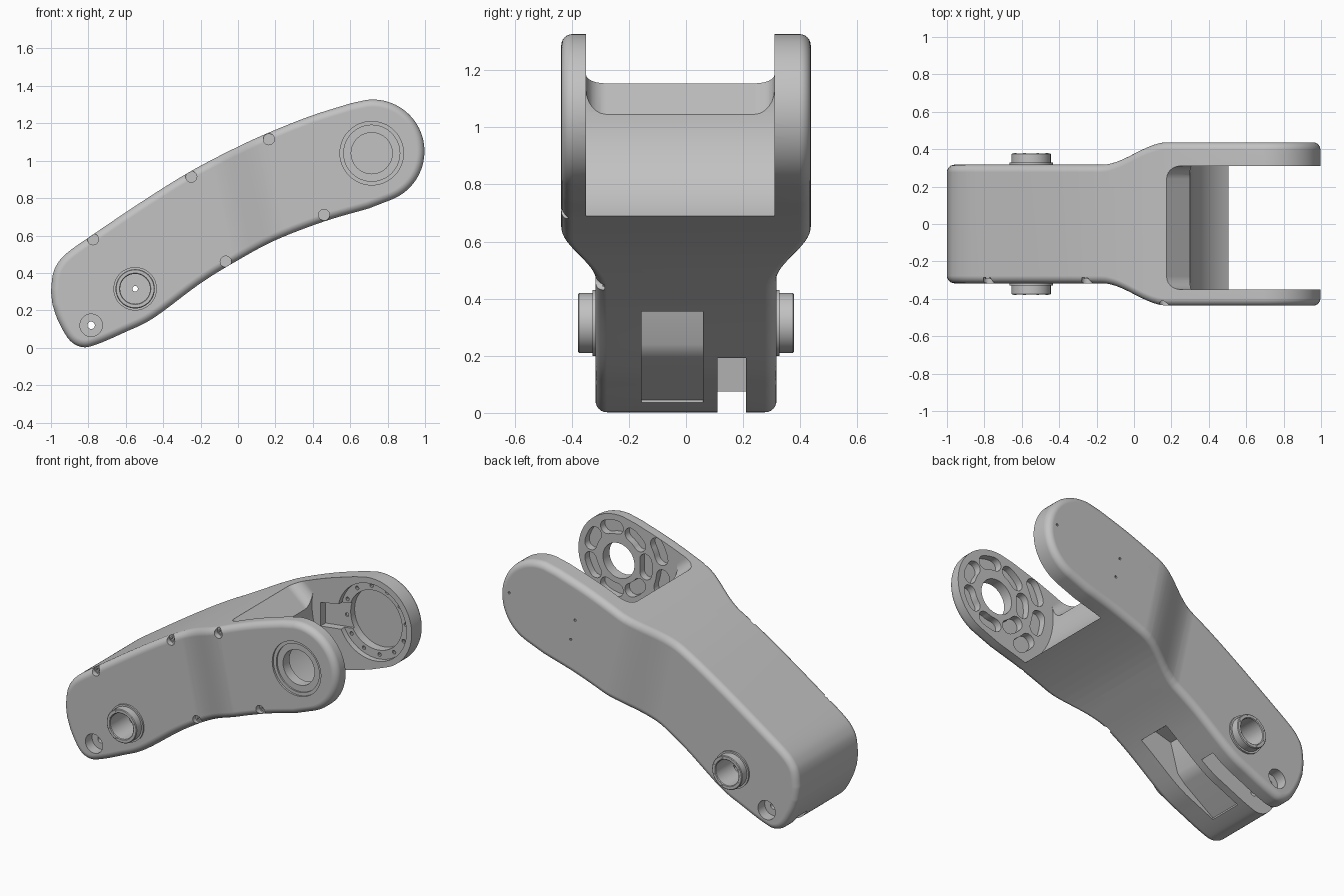
import bpy, bmesh
from math import cos, sin, pi, radians
from mathutils import Vector

cube = bpy.data.objects.get("Cube")
if cube:
    bpy.data.objects.remove(cube)

grey = bpy.data.materials.new("light_grey")
grey.use_nodes = True
grey.diffuse_color = (0.54, 0.54, 0.54, 1)
grey.node_tree.nodes["Principled BSDF"].inputs["Base Color"].default_value = (0.54, 0.54, 0.54, 1)


def circle(cx, cz, r, n=48, a0=0, a1=2 * pi, closed=True):
    steps = n if closed else n - 1
    return [(cx + r * cos(a0 + (a1 - a0) * i / steps), cz + r * sin(a0 + (a1 - a0) * i / steps))
            for i in range(n)]


def arc_slot(cx, cz, r, h, a, half):
    """Curved slot of half-height h along a circle, with round ends."""
    a0, a1 = a - half, a + half
    ends = [(cx + r * cos(t), cz + r * sin(t)) for t in (a0, a1)]
    return (circle(cx, cz, r + h, 8, a0, a1, False) + circle(*ends[1], h, 8, a1, a1 + pi, False)[1:-1]
            + circle(cx, cz, r - h, 8, a1, a0, False) + circle(*ends[0], h, 8, a0 + pi, a0 + 2 * pi, False)[1:-1])


def smooth_path(pts, n=5):
    """Curve through the points, ends included."""
    p = [Vector(q) for q in pts]
    p = [2 * p[0] - p[1]] + p + [2 * p[-1] - p[-2]]
    out = []
    for a, b, c, d in zip(p, p[1:], p[2:], p[3:]):
        for k in range(n):
            t = k / n
            out.append(0.5 * (2 * b + (c - a) * t + (2 * a - 5 * b + 4 * c - d) * t * t
                              + (3 * b - a - 3 * c + d) * t ** 3))
    return [tuple(v) for v in out + [p[-2]]]


def inset(pts, d):
    p = [Vector(q) for q in pts]
    area = sum(a.x * b.y - b.x * a.y for a, b in zip(p, p[1:] + p[:1]))
    s = 1 if area > 0 else -1
    out = []
    for i, v in enumerate(p):
        e1 = (v - p[i - 1]).normalized()
        e2 = (p[(i + 1) % len(p)] - v).normalized()
        n1, n2 = Vector((-e1.y, e1.x)) * s, Vector((-e2.y, e2.x)) * s
        out.append(v + (n1 + n2) * d / (1 + n1.dot(n2)))
    return out


def add_prism(bm, pts, y0, y1, r=0, seg=6):
    """Side outline swept across y, with rounded rims of radius r."""
    if r:
        rim = [(r * (1 - cos(pi / 2 * k / seg)), r * (1 - sin(pi / 2 * k / seg))) for k in range(seg + 1)]
        levels = [(d, y0 + h) for d, h in reversed(rim)] + [(d, y1 - h) for d, h in rim]
    else:
        levels = [(0, y0), (0, y1)]
    loops = [[bm.verts.new((q[0], y, q[1])) for q in inset(pts, d)] for d, y in levels]
    for a, b in zip(loops, loops[1:]):
        for i in range(len(a)):
            bm.faces.new((a[i - 1], a[i], b[i], b[i - 1]))
    bm.faces.new(loops[0])
    bm.faces.new(loops[-1])


def finish(bm, name):
    bmesh.ops.recalc_face_normals(bm, faces=bm.faces)
    mesh = bpy.data.meshes.new(name)
    bm.to_mesh(mesh)
    bm.free()
    mesh.materials.append(grey)
    ob = bpy.data.objects.new(name, mesh)
    bpy.context.collection.objects.link(ob)
    return ob


def shade(ob):
    ob.data.shade_smooth()
    ob.data.set_sharp_from_angle(angle=radians(32))
    ob.modifiers.new("clean_normals", "WEIGHTED_NORMAL").keep_sharp = True


def cutter(name, *prisms):
    """One cutter made of separate prisms: (outline, y0, y1[, radius])."""
    bm = bmesh.new()
    for p in prisms:
        add_prism(bm, *p)
    ob = finish(bm, name)
    ob.hide_render = True
    return ob


def lathe(name, profile, cx, cz, n=48):
    """Closed (radius, y) profile turned about the y axis."""
    bm = bmesh.new()
    rings = [[bm.verts.new((x, y, z)) for x, z in circle(cx, cz, r, n)] for r, y in profile]
    for a, b in zip(rings, rings[1:] + rings[:1]):
        for i in range(n):
            bm.faces.new((a[i - 1], a[i], b[i], b[i - 1]))
    shade(finish(bm, name))


# Main arm: rounded side outline, widening towards the fork
PX, PZ = 0.72, 1.05
upper = smooth_path([(-1, .30), (-.99, .39), (-.965, .45), (-.91, .51), (-.78, .602), (-.5, .79), (-.25, .945),
                     (0, 1.075), (.2, 1.165), (.4, 1.243), (.6, 1.306)])
lower = smooth_path([(.7, .745), (.46, .675), (.2, .575), (0, .468), (-.2, .345), (-.45, .16), (-.6, .085),
                     (-.75, .02), (-.83, .003), (-.9, .04), (-.96, .14), (-.992, .23)])
outline = upper + circle(PX, PZ, .277, 36, radians(97), radians(-68), False) + lower
bm = bmesh.new()
add_prism(bm, outline, -.317, .317, .04)
U0, U1, TILT = -.14, .25, .22
for k in range(15):
    u = U0 + (U1 - U0) * k / 14
    bmesh.ops.bisect_plane(bm, geom=bm.verts[:] + bm.edges[:] + bm.faces[:],
                           plane_co=(u, 0, .8), plane_no=(1, 0, TILT))
for v in bm.verts:
    t = (v.co.x + TILT * (v.co.z - .8) - U0) / (U1 - U0)
    t = min(1, max(0, t))
    v.co.y += (.12 if v.co.y > 0 else -.12) * t * t * (3 - 2 * t)
arm = finish(bm, "arm_body")

# Fork gap: round clearance about the pivot, sloped entry with filleted corners
cuts = [cutter("fork_clearance", (circle(PX, PZ, .42, 96), -.35, .31)),
        cutter("fork_entry", ([(.05, 1.26), (.33, 1.02), (.7, .9), (1.5, .9), (1.5, 1.7), (.05, 1.7)],
                              -.35, .31, .07))]

# Front fork plate: bearing hole with stepped recess, ribbed inner side
BX, BZ = PX - .005, PZ - .01
cuts.append(cutter("bearing_recess", (circle(BX, BZ, .17), -.5, -.425)))
cuts.append(cutter("bearing_step", (circle(BX, BZ, .15), -.5, -.415)))
cuts.append(cutter("bearing_hole", (circle(BX, BZ, .11), -.5, -.3)))
pockets = [(arc_slot(PX, PZ, .197, .042, k * 2 * pi / 7 + pi, .2), -.395, -.33) for k in range(7)]
pockets += [(arc_slot(PX, PZ, .315, .045, radians(a), .13), -.395, -.33) for a in (157, 193, 229)]
cuts.append(cutter("rib_pockets", *pockets))

# Back fork plate: round seat, deeper well, cable channel, screw holes
cuts.append(cutter("drive_seat", (circle(PX, PZ, .24), .28, .345)))
cuts.append(cutter("drive_well", (circle(PX, PZ, .185), .28, .40)))
cuts.append(cutter("cable_channel", ([(.36, .93), (.6, .96), (.6, 1.12), (.36, 1.08)], .28, .36)))
cuts.append(cutter("seat_screw_holes", *[(circle(x, z, .012, 10), .33, .37)
                                        for x, z in circle(PX, PZ, .212, 12, .13, .13 + 2 * pi)]))
cuts.append(cutter("back_pin_holes", *[(circle(x, z, .008, 8), .425, .5)
                                      for x, z in ((.93, 1.08), (.47, 1.03), (.5, .9))]))

# Lower end: shaft bores, pin recesses and through holes
SX, SZ, HX, HZ = -.55, .315, -.785, .12
for s in (-1, 1):
    lo, hi = sorted((s * .2, s * .5))
    cuts.append(cutter("shaft_bore", (circle(SX, SZ, .08), lo, hi)))
    lo, hi = sorted((s * .25, s * .5))
    cuts.append(cutter("pin_recess", (circle(HX, HZ, .06), lo, hi)))
cuts.append(cutter("through_holes", (circle(SX, SZ, .015, 16), -.5, .5), (circle(HX, HZ, .02, 16), -.5, .5)))

# Underside: narrow slot and wide stepped pocket
cuts.append(cutter("narrow_slot", ([(-1.1, -.1), (-1.1, .075), (-.91, .075), (-.88, .23), (-.5, .3),
                                    (-.405, .2), (-.35, -.1)], .11, .21)))
cuts.append(cutter("wide_pocket", ([(-.71, -.1), (-.71, .045), (-.5, .19), (-.45, .24), (-.40, .42),
                                    (-.29, .45), (-.185, .36), (-.1, -.1)], -.155, .06)))

# Shallow recesses for the housing screws along the rim
rim_screws = [(-.775, .58), (-.25, .915), (.165, 1.115), (-.065, .46), (.46, .71)]
depth = [-.285, -.285, -.4, -.285, -.4]
cuts.append(cutter("screw_recesses", *[(circle(x, z, .03, 20), -.5, y) for (x, z), y in zip(rim_screws, depth)]))

for c in cuts:
    m = arm.modifiers.new(c.name, "BOOLEAN")
    m.operation, m.solver, m.object = "DIFFERENCE", "EXACT", c
bpy.context.view_layer.update()
result = bpy.data.meshes.new_from_object(arm.evaluated_get(bpy.context.evaluated_depsgraph_get()))
arm.modifiers.clear()
arm.data = result
for c in cuts:
    bpy.data.objects.remove(c)
shade(arm)

# Socket screws sunk in the recesses
for (x, z), y in zip(rim_screws, depth):
    lathe("housing_screw", [(.009, y + .01), (.009, y - .008), (.018, y - .008), (.018, y + .01)], x, z, 16)

# Shaft bosses with a ring of small bolts on both sides
for s in (-1, 1):
    lathe("shaft_boss", [(.08, s * .29), (.08, s * .374), (.084, s * .378), (.101, s * .378), (.105, s * .374),
                         (.105, s * .328), (.116, s * .328), (.116, s * .29)], SX, SZ)
    for x, z in circle(SX, SZ, .0925, 8, pi / 8, pi / 8 + 2 * pi):
        lathe("boss_bolt", [(.004, s * .37), (.004, s * .379), (.008, s * .379), (.008, s * .37)], x, z, 10)
